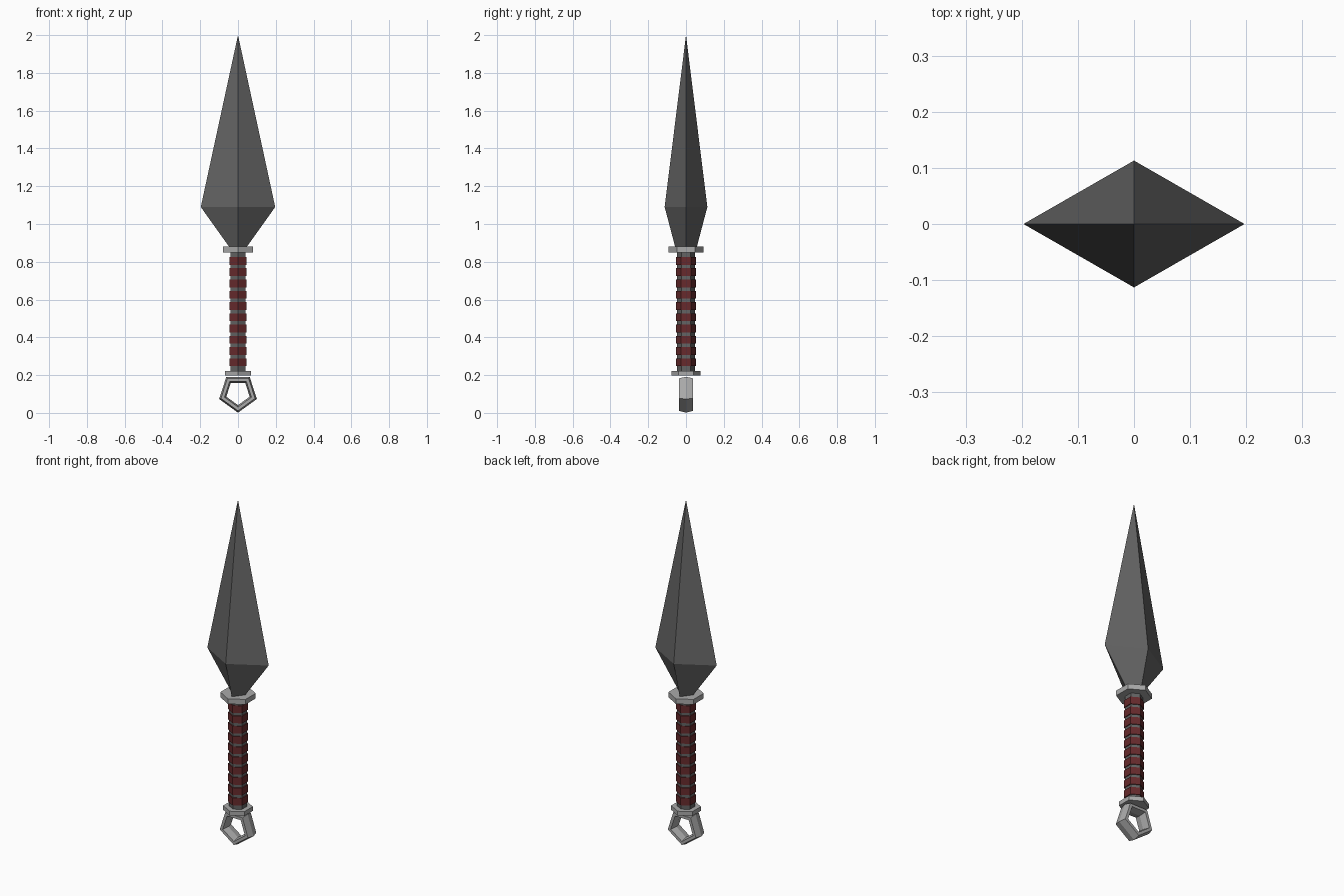
import bpy, bmesh, math

if "Cube" in bpy.data.objects:
    bpy.data.objects.remove(bpy.data.objects["Cube"])


def material(name, rgb):
    m = bpy.data.materials.new(name)
    m.diffuse_color = (*rgb, 1)
    m.use_nodes = True
    m.node_tree.nodes["Principled BSDF"].inputs["Base Color"].default_value = m.diffuse_color
    return m


DARK = material("dark_steel", (0.125, 0.125, 0.125))
LIGHT = material("light_steel", (0.40, 0.40, 0.40))
RED = material("red_wrap", (0.135, 0.023, 0.025))


def build(name, rings, mat, cap=True, closed=False):
    """Skin a list of equal-length vertex rings into one flat-shaded object."""
    bm = bmesh.new()
    vr = [[bm.verts.new(p) for p in r] for r in rings]
    n = len(vr[0])
    pairs = list(zip(vr, vr[1:])) + ([(vr[-1], vr[0])] if closed else [])
    for a, b in pairs:
        for i in range(n):
            j = (i + 1) % n
            bm.faces.new((a[i], a[j], b[j], b[i]))
    if cap and not closed:
        bm.faces.new(vr[0][::-1])
        bm.faces.new(vr[-1])
    bmesh.ops.remove_doubles(bm, verts=bm.verts, dist=1e-5)
    bmesh.ops.recalc_face_normals(bm, faces=bm.faces)
    me = bpy.data.meshes.new(name)
    bm.to_mesh(me)
    bm.free()
    me.materials.append(mat)
    ob = bpy.data.objects.new(name, me)
    bpy.context.collection.objects.link(ob)
    return ob


def hexagon(r, z):
    # corners lie on the y axis
    return [(r * math.sin(k * math.pi / 3), -r * math.cos(k * math.pi / 3), z)
            for k in range(6)]


def hex_prism(name, r, z0, z1, mat):
    return build(name, [hexagon(r, z0), hexagon(r, z1)], mat)


def diamond(x, y, z):
    return [(x, 0, z), (0, y, z), (-x, 0, z), (0, -y, z)]


# Four-sided blade
blade = build("blade", [diamond(0.04, 0.055, 0.87), diamond(0.197, 0.113, 1.09)],
              DARK, cap=False)
bm = bmesh.new()
bm.from_mesh(blade.data)
tip = bm.verts.new((0, 0, 2.0))
for e in [e for e in bm.edges if all(v.co.z > 1.0 for v in e.verts)]:
    bm.faces.new((*e.verts, tip))
bmesh.ops.holes_fill(bm, edges=[e for e in bm.edges if e.is_boundary])
bmesh.ops.recalc_face_normals(bm, faces=bm.faces)
bm.to_mesh(blade.data)
bm.free()

# Guards and grip core
hex_prism("upper_guard", 0.093, 0.85, 0.88, LIGHT)
hex_prism("lower_guard", 0.078, 0.197, 0.222, LIGHT)
hex_prism("grip_core", 0.047, 0.21, 0.86, DARK)

# Wrapped bands
for i in range(10):
    z = 0.247 + i * 0.0596
    hex_prism(f"grip_band_{i + 1}", 0.0525, z, z + 0.042, RED)

# Five-sided pommel ring with a stretched six-sided section
R, r, depth, cz = 0.085, 0.020, 0.044, 0.106
rings = []
for k in range(5):
    a = 2 * math.pi * k / 5
    ring = []
    for s in range(6):
        t = s * math.pi / 3
        d = R + r * math.cos(t)
        ring.append((d * math.sin(a), depth * math.sin(t), cz - d * math.cos(a)))
    rings.append(ring)
build("pommel_ring", rings, LIGHT, closed=True)
